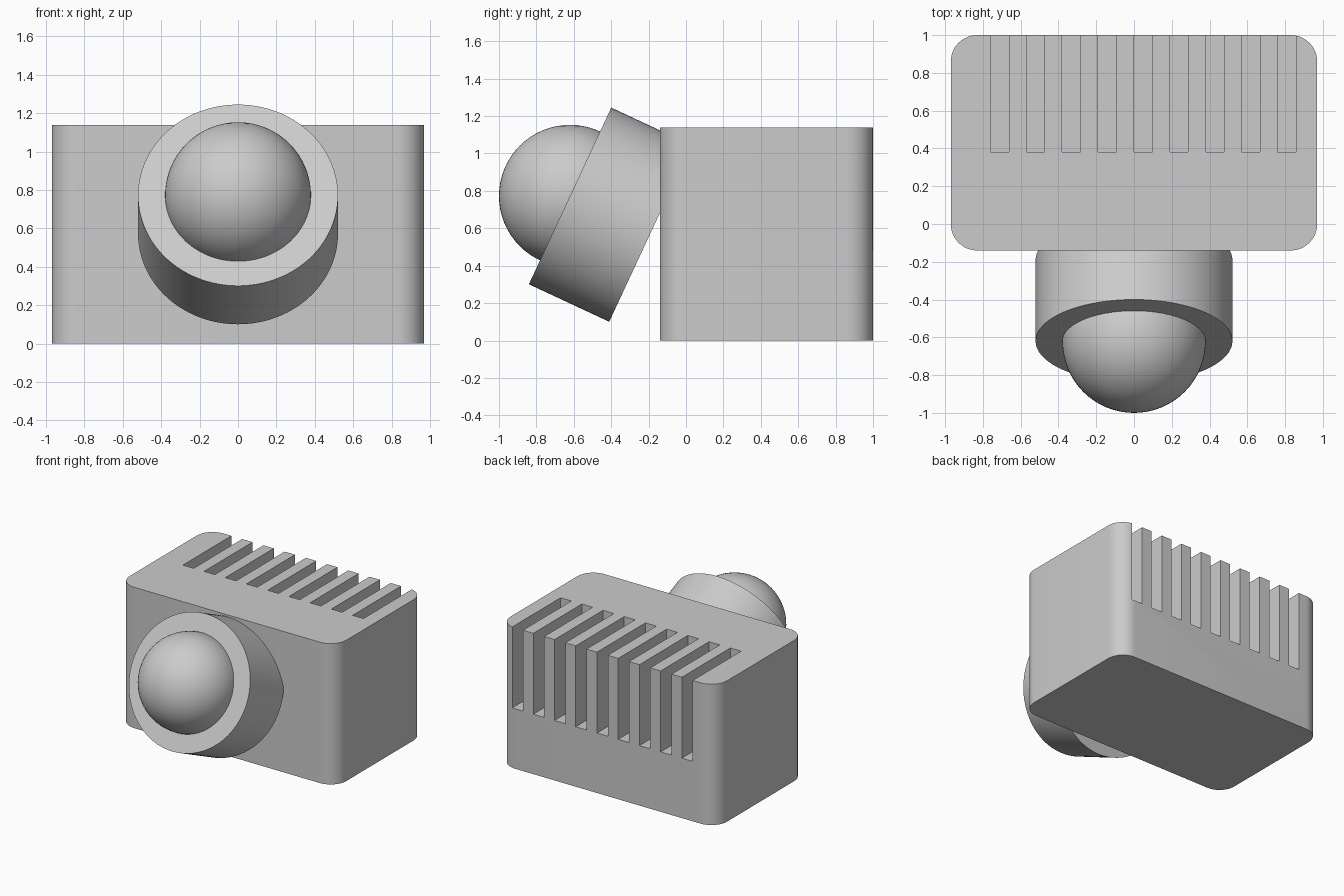
import bpy
import bmesh
from math import radians, sin, cos
from mathutils import Matrix, Vector

default = bpy.data.objects.get("Cube")
if default:
    bpy.data.objects.remove(default, do_unlink=True)

grey = bpy.data.materials.new("plain_grey")
grey.use_nodes = True
grey.diffuse_color = (0.6, 0.6, 0.6, 1)
grey.node_tree.nodes["Principled BSDF"].inputs["Base Color"].default_value = (0.6, 0.6, 0.6, 1)


def add_box(bm, low, high):
    low, high = Vector(low), Vector(high)
    matrix = Matrix.Translation((low + high) / 2) @ Matrix.Diagonal((*(high - low), 1))
    bmesh.ops.create_cube(bm, size=1, matrix=matrix)


def make_object(name, bm):
    mesh = bpy.data.meshes.new(name)
    bm.to_mesh(mesh)
    bm.free()
    mesh.materials.append(grey)
    obj = bpy.data.objects.new(name, mesh)
    bpy.context.collection.objects.link(obj)
    return obj


def select_only(obj):
    bpy.ops.object.select_all(action="DESELECT")
    obj.select_set(True)
    bpy.context.view_layer.objects.active = obj


def smooth(obj):
    select_only(obj)
    bpy.ops.object.shade_smooth_by_angle(angle=radians(30))


# Housing: box with rounded upright edges
bm = bmesh.new()
add_box(bm, (-0.97, -0.14, 0), (0.97, 1, 1.14))
upright = [e for e in bm.edges if abs(e.verts[0].co.z - e.verts[1].co.z) > 0.5]
bmesh.ops.bevel(bm, geom=upright, offset=0.14, segments=12, profile=0.5, affect="EDGES")
housing = make_object("housing", bm)

# Row of cooling slots, open at the top and back
bm = bmesh.new()
for i in range(9):
    x = -0.76 + 0.19 * i
    add_box(bm, (x, 0.38, 0.485), (x + 0.097, 1.2, 1.3))
cutter = make_object("slot_cutter", bm)
cutter.hide_render = True

cut = housing.modifiers.new("slots", "BOOLEAN")
cut.operation = "DIFFERENCE"
cut.solver = "EXACT"
cut.object = cutter
select_only(housing)
bpy.ops.object.modifier_apply(modifier=cut.name)
bpy.data.objects.remove(cutter, do_unlink=True)
smooth(housing)

# Tilted barrel, running back into the housing
mouth = Vector((0, -0.62, 0.773))
tilt = radians(25)
length = 0.474
backward = Vector((0, cos(tilt), -sin(tilt)))
bm = bmesh.new()
bmesh.ops.create_cone(
    bm, cap_ends=True, segments=96, radius1=0.521, radius2=0.521, depth=length,
    matrix=Matrix.Translation(mouth + backward * length / 2)
    @ Matrix.Rotation(radians(90) - tilt, 4, "X"))
smooth(make_object("barrel", bm))

# Ball lens, half sunk in the barrel mouth
bm = bmesh.new()
bmesh.ops.create_uvsphere(bm, u_segments=64, v_segments=32, radius=0.38,
                          matrix=Matrix.Translation(mouth))
smooth(make_object("ball_lens", bm))
